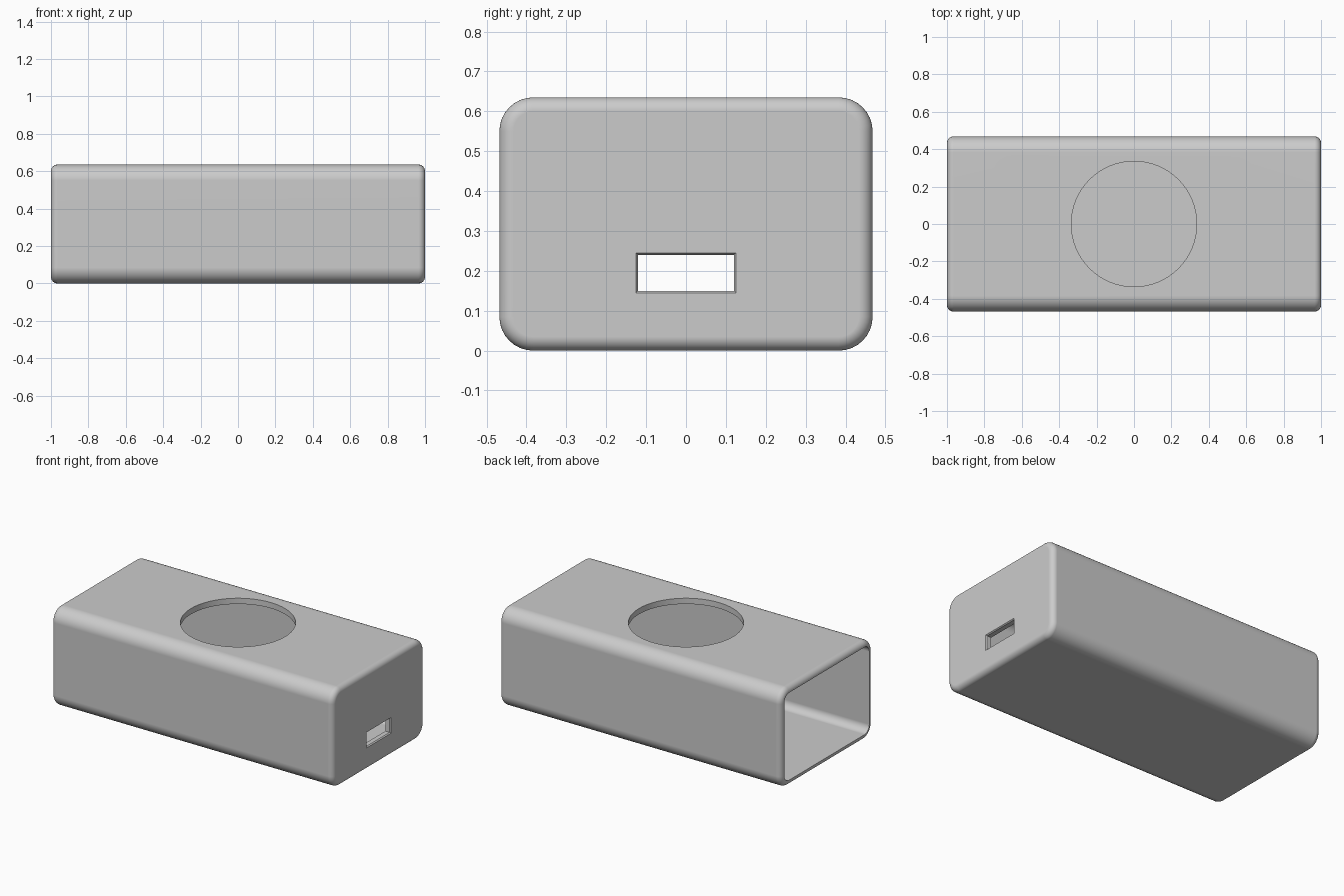
import bpy, bmesh
from math import sin, cos, pi

if "Cube" in bpy.data.objects:
    bpy.data.objects.remove(bpy.data.objects["Cube"])

HALF_W, HEIGHT, WALL = 0.468, 0.635, 0.037
EDGE_R, END_R, STEPS = 0.085, 0.035, 8

grey = bpy.data.materials.new("light_grey")
grey.use_nodes = True
grey.diffuse_color = (0.6, 0.6, 0.6, 1)
grey.node_tree.nodes["Principled BSDF"].inputs["Base Color"].default_value = grey.diffuse_color


def section(half_w, z0, z1, r):
    """Rounded rectangle in the y-z plane."""
    corners = [(1, 1), (-1, 1), (-1, -1), (1, -1)]
    points = []
    for i, (sy, sz) in enumerate(corners):
        cy = sy * (half_w - r)
        cz = (z1 - r) if sz > 0 else (z0 + r)
        for k in range(STEPS + 1 if r else 1):
            a = (i + k / STEPS) * pi / 2
            points.append((cy + r * cos(a), cz + r * sin(a)))
    return points


def loft(name, stations):
    """Solid through (x, section) stations along x."""
    bm = bmesh.new()
    rings = [[bm.verts.new((x, y, z)) for y, z in pts] for x, pts in stations]
    n = len(rings[0])
    for a, b in zip(rings, rings[1:]):
        for i in range(n):
            j = (i + 1) % n
            bm.faces.new((a[i], a[j], b[j], b[i]))
    bm.faces.new(rings[0])
    bm.faces.new(rings[-1])
    bmesh.ops.recalc_face_normals(bm, faces=bm.faces)
    mesh = bpy.data.meshes.new(name)
    bm.to_mesh(mesh)
    bm.free()
    obj = bpy.data.objects.new(name, mesh)
    bpy.context.collection.objects.link(obj)
    mesh.materials.append(grey)
    return obj


def inset(d):
    return section(HALF_W - d, d, HEIGHT - d, EDGE_R - d)


# Outer shell with rounded ends
arc = [(1 - END_R * (1 - sin(t)), END_R * (1 - cos(t)))
       for t in (k / STEPS * pi / 2 for k in range(STEPS + 1))]
ends = [(x, inset(d)) for x, d in arc]
case = loft("case", [(-x, s) for x, s in reversed(ends)] + ends)

# Cavity, open at the right end
cavity = loft("cavity_cutter", [(-1.1, inset(WALL)), (1 - WALL, inset(WALL))])

# Cable slot with slightly flared outer edge
slot = loft("slot_cutter", [(0.9, section(0.12, 0.15, 0.24, 0)),
                            (0.993, section(0.12, 0.15, 0.24, 0)),
                            (1.001, section(0.126, 0.144, 0.246, 0))])

# Round opening in the top
bpy.ops.mesh.primitive_cylinder_add(vertices=96, radius=0.335, depth=0.3,
                                    location=(0, 0, HEIGHT))
hole = bpy.context.object
hole.name = "hole_cutter"
hole.data.materials.append(grey)

bpy.ops.object.select_all(action="DESELECT")
bpy.context.view_layer.objects.active = case
case.select_set(True)
for cutter in (cavity, slot, hole):
    cutter.hide_render = True
    mod = case.modifiers.new(cutter.name, "BOOLEAN")
    mod.operation = "DIFFERENCE"
    mod.solver = "EXACT"
    mod.object = cutter
    bpy.ops.object.modifier_apply(modifier=mod.name)
    bpy.data.objects.remove(cutter)

# Smooth fillets, crisp cut edges
bpy.ops.object.shade_smooth_by_angle(angle=0.6)
weighted = case.modifiers.new("weighted_normals", "WEIGHTED_NORMAL")
weighted.keep_sharp = True
